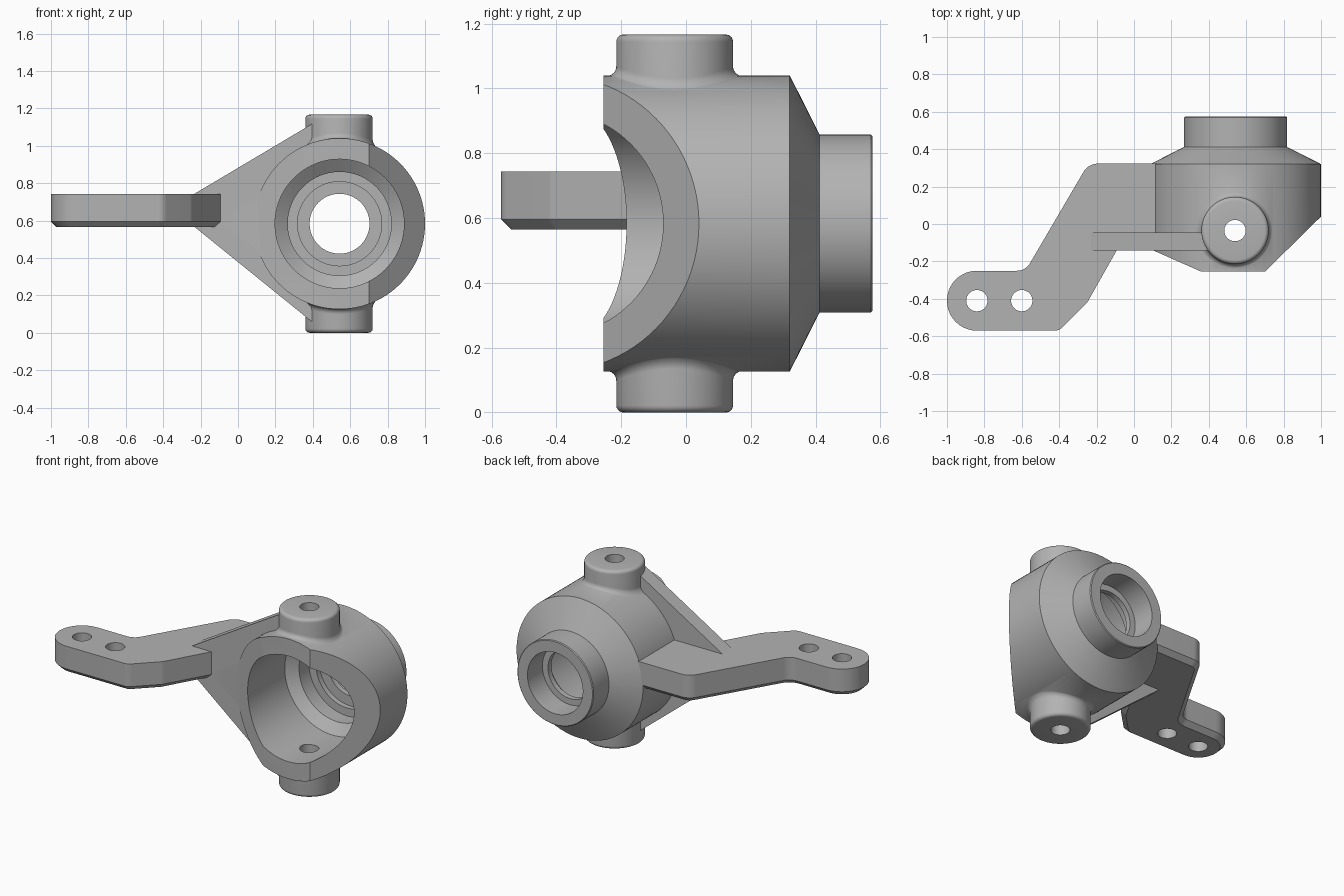
import bpy, bmesh, math
from mathutils import Vector

if "Cube" in bpy.data.objects:
    bpy.data.objects.remove(bpy.data.objects["Cube"], do_unlink=True)

AX, AZ, R = 0.543, 0.583, 0.457      # hub axis position and hub radius
PIVOT = Vector((0.54, -0.035, AZ))   # kingpin axis

metal = bpy.data.materials.new("grey_metal")
metal.use_nodes = True
GREY = (0.45, 0.45, 0.45, 1)
metal.diffuse_color = GREY
metal.node_tree.nodes["Principled BSDF"].inputs["Base Color"].default_value = GREY


def solid(rings, name):
    """Closed solid object from a stack of equal point rings."""
    bm = bmesh.new()
    rows = [[bm.verts.new(p) for p in ring] for ring in rings]
    n = len(rows[0])
    for a, b in zip(rows, rows[1:]):
        for i in range(n):
            j = (i + 1) % n
            bm.faces.new((a[i], a[j], b[j], b[i]))
    bm.faces.new(rows[0])
    bm.faces.new(rows[-1])
    bmesh.ops.recalc_face_normals(bm, faces=bm.faces[:])
    mesh = bpy.data.meshes.new(name)
    bm.to_mesh(mesh)
    bm.free()
    mesh.materials.append(metal)
    obj = bpy.data.objects.new(name, mesh)
    bpy.context.scene.collection.objects.link(obj)
    return obj


def circle(r, n=96):
    return [(r * math.cos(2 * math.pi * i / n), r * math.sin(2 * math.pi * i / n)) for i in range(n)]


def lathe_y(profile, name):
    """Solid turned about the hub axis from (radius, y) pairs."""
    return solid([[(AX + u, y, AZ + v) for u, v in circle(r)] for r, y in profile], name)


def prism(points, name, bottom=-0.2, top=1.4):
    return solid([[(x, y, z) for x, y in points] for z in (bottom, top)], name)


def rounded(corners, steps=10):
    """Outline of (x, y, radius) corners with arcs put in."""
    out = []
    for i, (x, y, r) in enumerate(corners):
        p = Vector((x, y))
        if r == 0:
            out.append(p)
            continue
        d1 = (Vector(corners[i - 1][:2]) - p).normalized()
        d2 = (Vector(corners[(i + 1) % len(corners)][:2]) - p).normalized()
        half = math.acos(d1.dot(d2)) / 2
        c = p + (d1 + d2).normalized() * (r / math.sin(half))
        a = p + d1 * (r / math.tan(half)) - c
        b = p + d2 * (r / math.tan(half)) - c
        total = math.pi - 2 * half
        for k in range(steps + 1):
            t = k / steps
            out.append(c + (a * math.sin((1 - t) * total) + b * math.sin(t * total)) / math.sin(total))
    return out


def inset(outline, d):
    """Counter-clockwise outline moved inward by d."""
    out = []
    for i, p in enumerate(outline):
        e1 = (p - outline[i - 1]).normalized()
        e2 = (outline[(i + 1) % len(outline)] - p).normalized()
        n1, n2 = Vector((-e1.y, e1.x)), Vector((-e2.y, e2.x))
        out.append(p + (n1 + n2) * (d / (1 + n1.dot(n2))))
    return out


def span(mesh):
    """Summed size of the mesh along the three axes."""
    axes = list(zip(*(v.co for v in mesh.vertices)))
    return sum(max(a) - min(a) for a in axes)


def combine(target, tool, operation):
    """Join or cut with the first solver that gives a sound result."""
    mod = target.modifiers.new(operation.lower(), 'BOOLEAN')
    mod.operation, mod.object = operation, tool
    for solver in ('MANIFOLD', 'EXACT', 'FLOAT'):
        mod.solver = solver
        target.update_tag()
        graph = bpy.context.evaluated_depsgraph_get()
        graph.update()
        mesh = bpy.data.meshes.new_from_object(target.evaluated_get(graph))
        changed = len(mesh.vertices) != len(target.data.vertices)
        if changed and span(mesh) > 0.93 * span(target.data):
            target.modifiers.clear()
            target.data = mesh
            bpy.data.objects.remove(tool, do_unlink=True)
            return
    raise RuntimeError(f"{operation} failed for {tool.name}")


# Hub housing: turned solid with two slanted front cuts
knuckle = lathe_y([(R, -0.255), (R, 0.32), (0.275, 0.412), (0.275, 0.57), (0.27, 0.575)],
                  "hub_carrier")
for triangle in ([(0.4, -0.55), (1.3, 0.335), (1.3, -0.55)],
                 [(0.62, -0.37), (-0.42, 0.09), (-0.42, -0.37)]):
    combine(knuckle, prism(triangle, "slant_cutter"), 'DIFFERENCE')

# Kingpin bosses, each with a fillet that follows the round housing
for side, name in ((1, "upper_boss"), (-1, "lower_boss")):
    rings = [[(u, v, 0.3) for u, v in circle(0.21)]]
    for k in range(7):
        t = math.pi / 2 * k / 6
        rings.append([(u, v, math.sqrt(R * R - u * u) - 0.002 + 0.03 * (1 - math.cos(t)))
                      for u, v in circle(0.21 - 0.03 * math.sin(t))])
    for k in range(6):
        t = math.pi / 2 * k / 5
        rings.append([(u, v, AZ - 0.022 * (1 - math.sin(t)))
                      for u, v in circle(0.158 + 0.022 * math.cos(t))])
    rings = [[PIVOT + Vector((u, v, side * h)) for u, v, h in ring] for ring in rings]
    combine(knuckle, solid(rings, name), 'UNION')

# Steering arm: flat plate with rounded outline and chamfered underside
outline = rounded([(-1.0, -0.57, 0.159), (-0.4, -0.57, 0.06), (-0.25, -0.42, 0.06),
                   (-0.09, -0.137, 0), (0.22, -0.137, 0), (0.22, 0.323, 0),
                   (-0.244, 0.323, 0.09), (-0.58, -0.25, 0.08), (-1.0, -0.25, 0.159)])
arm = [[(p.x, p.y, z) for p in ring]
       for ring, z in ((inset(outline, 0.03), 0.565), (outline, 0.595), (outline, 0.743))]
combine(knuckle, solid(arm, "steering_arm"), 'UNION')

# Gusset web bracing the arm to both bosses
web = [(-0.235, 0.742), (0.44, 1.143), (0.44, 0.022), (-0.235, 0.568)]
combine(knuckle, solid([[(x, y, z) for x, z in web] for y in (-0.141, -0.045)], "gusset_web"),
        'UNION')

# Stepped bearing bore
bore = [(0.345, -0.6), (0.345, 0.20), (0.277, 0.25), (0.277, 0.35), (0.225, 0.35),
        (0.225, 0.385), (0.16, 0.385), (0.16, 0.42), (0.2, 0.42), (0.2, 0.7)]
combine(knuckle, lathe_y(bore, "bearing_bore"), 'DIFFERENCE')

# Kingpin and link holes
for x, y in ((PIVOT.x, PIVOT.y), (-0.84, -0.41), (-0.6, -0.41)):
    ring = [(x + u, y + v) for u, v in circle(0.057, 40)]
    combine(knuckle, prism(ring, "pin_hole"), 'DIFFERENCE')

bpy.ops.object.select_all(action='DESELECT')
knuckle.select_set(True)
bpy.context.view_layer.objects.active = knuckle
bpy.ops.object.shade_smooth_by_angle(angle=math.radians(25))
